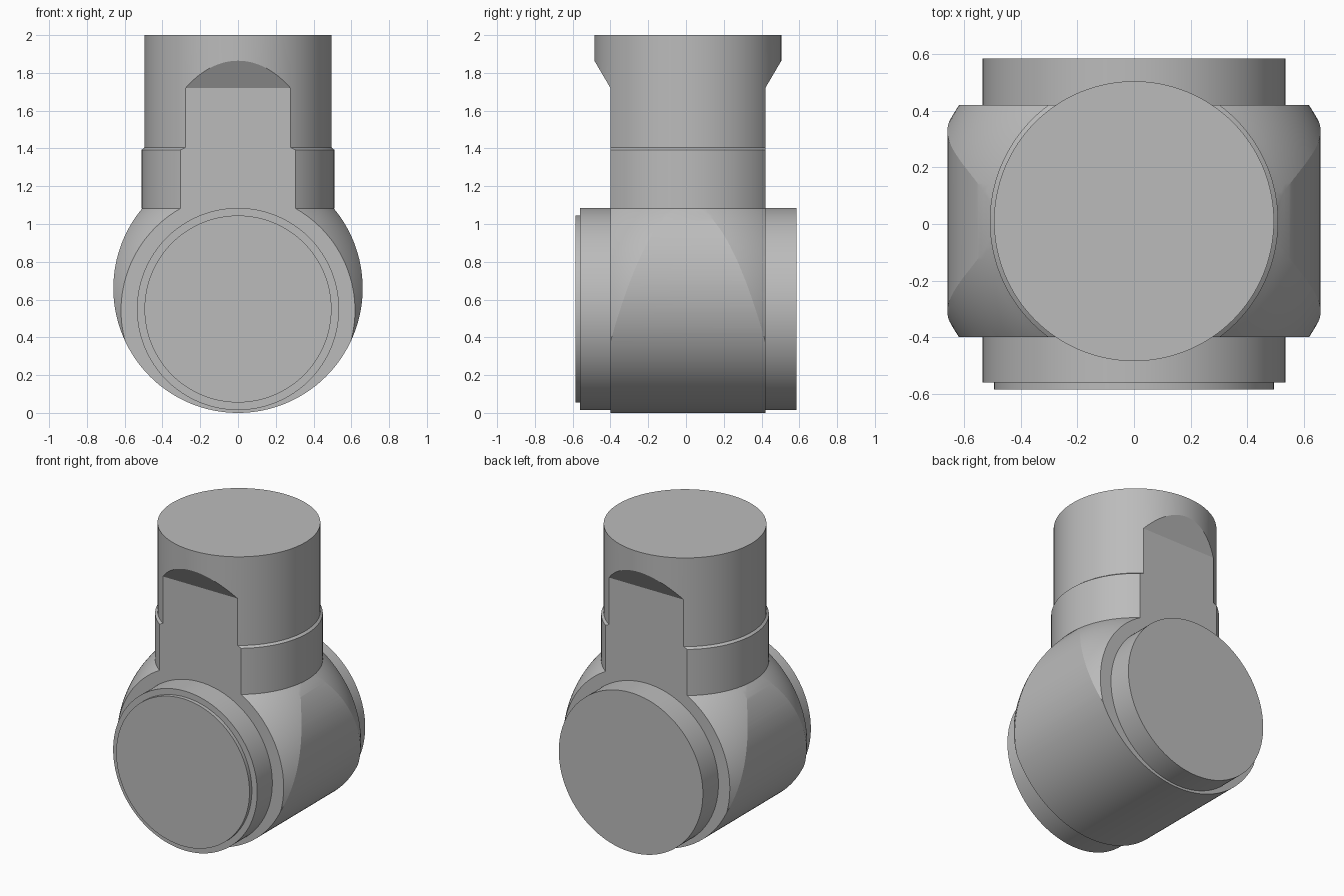
import bpy, bmesh, math
from mathutils import Matrix, Vector

if "Cube" in bpy.data.objects:
    bpy.data.objects.remove(bpy.data.objects["Cube"], do_unlink=True)

grey = bpy.data.materials.new("plain grey")
grey.use_nodes = True
grey.diffuse_color = (0.5, 0.5, 0.5, 1)
grey.node_tree.nodes["Principled BSDF"].inputs["Base Color"].default_value = (0.5, 0.5, 0.5, 1)

MID_Y = 0.01        # centre of the neck, front to back
HALF = 0.41         # half thickness of the flat-sided body
SHOULDER = 1.083    # height where the body meets the collar


def make_object(name, bm):
    bmesh.ops.recalc_face_normals(bm, faces=bm.faces)
    mesh = bpy.data.meshes.new(name)
    bm.to_mesh(mesh)
    bm.free()
    mesh.materials.append(grey)
    obj = bpy.data.objects.new(name, mesh)
    bpy.context.collection.objects.link(obj)
    return obj


def activate(obj):
    bpy.ops.object.select_all(action='DESELECT')
    obj.select_set(True)
    bpy.context.view_layer.objects.active = obj


def smooth(obj, angle):
    activate(obj)
    bpy.ops.object.shade_smooth_by_angle(angle=math.radians(angle))


def revolve(name, profile, segments=128):
    """Turn (radius, height) points around the vertical axis."""
    bm = bmesh.new()
    verts = [bm.verts.new((r, 0, z)) for r, z in profile]
    edges = [bm.edges.new(pair) for pair in zip(verts, verts[1:])]
    bmesh.ops.spin(bm, geom=verts + edges, axis=(0, 0, 1), cent=(0, 0, 0),
                   angle=math.tau, steps=segments)
    bmesh.ops.remove_doubles(bm, verts=bm.verts, dist=1e-5)
    bmesh.ops.holes_fill(bm, edges=[e for e in bm.edges if e.is_boundary], sides=0)
    bmesh.ops.translate(bm, verts=bm.verts, vec=(0, MID_Y, 0))
    return make_object(name, bm)


def prism(name, points, depth):
    """Extrude a closed outline of 3D points along a depth vector."""
    bm = bmesh.new()
    face = bm.faces.new([bm.verts.new(p) for p in points])
    out = bmesh.ops.extrude_face_region(bm, geom=[face], use_keep_orig=True)
    moved = [g for g in out["geom"] if isinstance(g, bmesh.types.BMVert)]
    bmesh.ops.translate(bm, verts=moved, vec=depth)
    return make_object(name, bm)


def keep_inside(obj, cutter):
    mod = obj.modifiers.new("trim", 'BOOLEAN')
    mod.operation = 'INTERSECT'
    mod.solver = 'EXACT'
    mod.object = cutter
    activate(obj)
    bpy.ops.object.modifier_apply(modifier=mod.name)
    bpy.data.objects.remove(cutter, do_unlink=True)


def disc(name, radius, y0, y1, z):
    bm = bmesh.new()
    bmesh.ops.create_cone(bm, cap_ends=True, segments=128, radius1=radius,
                          radius2=radius, depth=y1 - y0,
                          matrix=Matrix.Translation((0, (y0 + y1) / 2, z))
                          @ Matrix.Rotation(math.pi / 2, 4, 'X'))
    smooth(make_object(name, bm), 30)


# Ball-shaped shoulders, collar and round neck as one turned solid
centre, collar, neck = 0.543, 0.51, 0.495
ball = math.hypot(collar, SHOULDER - centre)
start = math.asin((SHOULDER - centre) / ball)
steps = 64
profile = []
for i in range(steps):
    a = -math.pi / 2 + 0.02 + (start + math.pi / 2 - 0.02) * i / (steps - 1)
    profile.append((ball * math.cos(a), centre + ball * math.sin(a)))
profile += [(collar, 1.393), (neck, 1.405), (neck, 2.0)]
housing = revolve("joint_housing", profile)

# Flat front and back that flare out to the round top
side = [(-HALF, -0.5), (HALF, -0.5), (HALF, 1.72), (HALF + 0.2, 2.06),
        (-HALF - 0.2, 2.06), (-HALF, 1.72)]
keep_inside(housing, prism("flat_sides_cutter",
                           [(-1, y + MID_Y, z) for y, z in side], Vector((2, 0, 0))))

# Barrel-shaped lower body, open above the shoulder
barrel = 0.66
rim = math.asin((SHOULDER - barrel) / barrel)
outline = []
for i in range(129):
    a = math.pi - rim + (math.pi + 2 * rim) * i / 128
    outline.append((barrel * math.cos(a), -1, barrel + barrel * math.sin(a)))
outline += [(0.8, -1, SHOULDER), (0.8, -1, 2.2), (-0.8, -1, 2.2), (-0.8, -1, SHOULDER)]
keep_inside(housing, prism("barrel_cutter", outline, Vector((0, 2, 0))))
smooth(housing, 12)

# Axle drum through the body, and the thin cover plate on its front
disc("axle_drum", 0.535, -0.56, 0.585, 0.55)
disc("front_cover", 0.495, -0.585, -0.5, 0.55)
